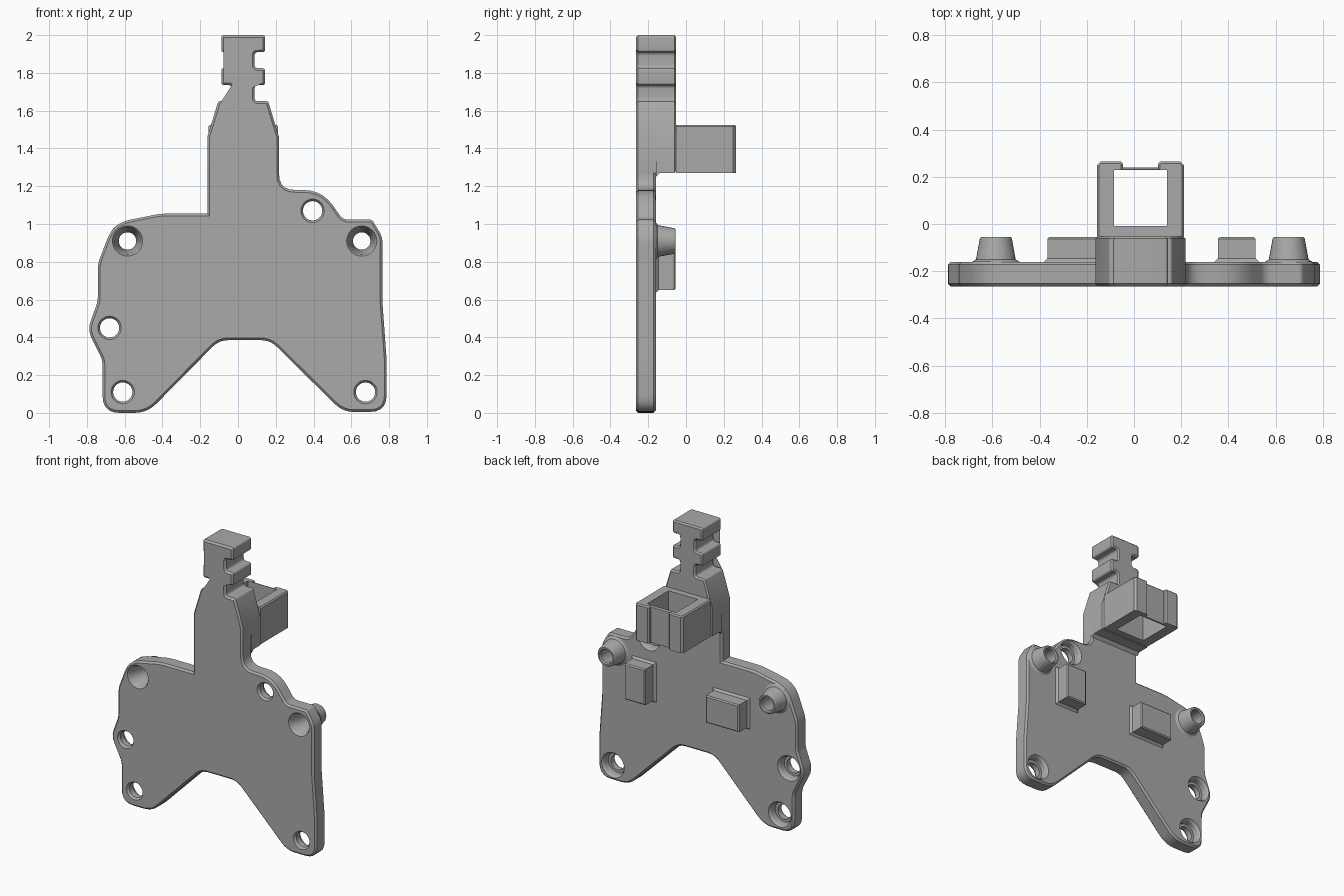
import bpy, bmesh, math
from mathutils import Vector

cube = bpy.data.objects.get("Cube")
if cube:
    bpy.data.objects.remove(cube)

grey = bpy.data.materials.new("plain grey")
grey.use_nodes = True
grey.diffuse_color = (0.4, 0.4, 0.4, 1)
grey.node_tree.nodes["Principled BSDF"].inputs["Base Color"].default_value = (0.4, 0.4, 0.4, 1)

FRONT, BACK, TOWER_BACK, LEDGE = -0.265, -0.16, -0.052, 1.27
CENTRE = 0.0275


def finish(name, bm):
    bmesh.ops.recalc_face_normals(bm, faces=bm.faces)
    mesh = bpy.data.meshes.new(name)
    bm.to_mesh(mesh)
    bm.free()
    obj = bpy.data.objects.new(name, mesh)
    bpy.context.collection.objects.link(obj)
    mesh.materials.append(grey)
    return obj


def rounded(corners, steps=5):
    """Replace each (a, b, tangent length) corner by a short curve."""
    out, n = [], len(corners)
    for i, (a, b, r) in enumerate(corners):
        p = Vector((a, b))
        if not r:
            out.append(p)
            continue
        s = p + (Vector(corners[i - 1][:2]) - p).normalized() * r
        e = p + (Vector(corners[(i + 1) % n][:2]) - p).normalized() * r
        for k in range(steps + 1):
            t = k / steps
            out.append(s * (1 - t) ** 2 + p * 2 * t * (1 - t) + e * t * t)
    return out


def extrude(name, points, axis, lo, hi, bevel=0, rule=None):
    """Prism of a profile along y (points x, z) or z (points x, y)."""
    def place(p, h):
        return (p.x, h, p.y) if axis == "y" else (p.x, p.y, h)
    bm = bmesh.new()
    rings = [[bm.verts.new(place(p, h)) for p in points] for h in (lo, hi)]
    for ring in rings:
        bm.faces.new(ring)
    for i in range(len(points)):
        a, b = rings
        bm.faces.new((a[i - 1], a[i], b[i], b[i - 1]))
    bmesh.ops.recalc_face_normals(bm, faces=bm.faces)
    if bevel:
        edges = [e for e in bm.edges if rule((e.verts[0].co + e.verts[1].co) / 2, e)]
        bmesh.ops.bevel(bm, geom=edges, offset=bevel, segments=1, profile=0.5,
                        affect='EDGES', clamp_overlap=False)
    return finish(name, bm)


def lathe(name, profile, x, z, sides=32):
    """Revolve a closed (radius, y) profile about a y-parallel axis."""
    bm = bmesh.new()
    rings = []
    for r, y in profile:
        rings.append([bm.verts.new((x + r * math.cos(2 * math.pi * k / sides), y,
                                    z + r * math.sin(2 * math.pi * k / sides)))
                      for k in range(sides)] if r else [bm.verts.new((x, y, z))] * sides)
    for i in range(len(rings)):
        a, b = rings[i - 1], rings[i]
        for k in range(sides):
            quad = list(dict.fromkeys((a[k - 1], a[k], b[k], b[k - 1])))
            if len(quad) > 2:
                bm.faces.new(quad)
    return finish(name, bm)


def cut(obj, cutters):
    bpy.context.view_layer.objects.active = obj
    for c in cutters:
        mod = obj.modifiers.new("cut", 'BOOLEAN')
        mod.operation, mod.solver, mod.object = 'DIFFERENCE', 'EXACT', c
        bpy.ops.object.modifier_apply(modifier=mod.name)
        bpy.data.objects.remove(c)


def across(e, axis):
    return abs(e.verts[0].co[axis] - e.verts[1].co[axis]) < 1e-5


# Notched tower: half outline as offsets from its centre line
half = [(0.19, LEDGE, 0), (0.19, 1.46, 0), (0.132, 1.65, 0.01), (0.06, 1.65, 0.02)]
for base in (1.735, 1.91):
    half += [(0.06, base, 0.02), (0.116, base, 0.015), (0.116, base + 0.09, 0.015),
             (0.06, base + 0.09, 0.02)]
half = half[:-1]
half[-1] = (0.116, 2.0, 0.015)
tower = [(CENTRE + a, b, r) for a, b, r in half]
tower += [(CENTRE - a, b, r) for a, b, r in reversed(half)]

# Main plate outline
right_side = [(-0.1, 0.385, 0.05), (0.17, 0.385, 0.05), (0.555, 0.005, 0.06),
              (0.787, 0.005, 0.09), (0.787, 0.28, 0), (0.765, 0.58, 0),
              (0.765, 0.93, 0.03), (0.71, 1.023, 0.015), (0.555, 1.023, 0.03),
              (0.445, 1.18, 0.1), (0.2175, 1.18, 0.085)]
left_side = [(-0.1625, 1.055, 0), (-0.41, 1.055, 0.04), (-0.66, 1.005, 0.09),
             (-0.742, 0.79, 0.03), (-0.742, 0.59, 0.03), (-0.797, 0.44, 0.05),
             (-0.717, 0.28, 0.03), (-0.717, 0.0, 0.09), (-0.48, 0.0, 0.07)]
plate = extrude("main_plate", rounded(right_side + tower + left_side), "y", FRONT, BACK, 0.012,
                lambda m, e: across(e, 1) and (m.y < -0.2 or m.z < LEDGE))

# Screw holes with a recess behind, and tapered holes through the bosses
screws = [(0.395, 1.07), (-0.68, 0.45), (-0.61, 0.11), (0.675, 0.11)]
bosses = [(-0.585, 0.91), (0.655, 0.91)]
screw_profile = [(0, -0.3), (0.062, -0.3), (0.062, FRONT), (0.051, -0.25), (0.051, -0.21),
                 (0.07, -0.21), (0.075, -0.175), (0.087, BACK), (0.087, -0.1), (0, -0.1)]
boss_profile = [(0, -0.3), (0.08, -0.3), (0.08, FRONT), (0.07, -0.25), (0.056, BACK),
                (0.056, -0.1), (0, -0.1)]
cut(plate, [lathe("screw_cutter", screw_profile, x, z) for x, z in screws]
    + [lathe("boss_cutter", boss_profile, x, z) for x, z in bosses])

# Thick rear half of the tower
extrude("tower_rear", rounded(tower), "y", BACK, TOWER_BACK, 0.01,
        lambda m, e: across(e, 1) and m.y > -0.1)

# Small sloped fillet beneath the tower step
extrude("step_fillet", [Vector(p) for p in ((BACK, LEDGE), (BACK, 1.25), (-0.14, LEDGE))],
        "z", -0.1625, 0.2175)
fillet = bpy.data.objects["step_fillet"]
for v in fillet.data.vertices:
    v.co = (v.co.z, v.co.x, v.co.y)
fillet.data.flip_normals()

# Square socket with a notched rear wall
socket_half = [(0.184, TOWER_BACK, 0), (0.184, 0.25, 0), (0.169, 0.265, 0),
               (0.085, 0.265, 0), (0.075, 0.255, 0), (0.075, 0.24, 0)]
socket = [(CENTRE + a, b, r) for a, b, r in socket_half]
socket += [(CENTRE - a, b, r) for a, b, r in reversed(socket_half)]
holder = extrude("socket", rounded(socket), "z", LEDGE, 1.525, 0.008,
                 lambda m, e: across(e, 2) and m.y > 0 and m.z > 1.4)
opening = [Vector((CENTRE + sx * 0.112, y)) for sx, y in
           ((-1, -0.008), (1, -0.008), (1, 0.228), (-1, 0.228))]
cut(holder, [extrude("socket_cutter", opening, "z", 1.2, 1.6)])

# Hollow conical bosses
for side, (x, z) in zip(("right", "left"), bosses):
    lathe(side + "_boss", [(0.056, BACK), (0.1, BACK), (0.084, -0.15), (0.068, -0.062),
                           (0.063, -0.055), (0.052, -0.055), (0.046, -0.065)], x, z)

# Rectangular rear pegs with a flared foot
for name, x0, x1, z0, z1 in (("right_peg", -0.367, -0.11, 0.655, 0.845),
                             ("left_peg", 0.355, 0.515, 0.65, 0.9)):
    bm = bmesh.new()
    rings = []
    for grow, y in ((0.014, BACK), (0, -0.146), (0, -0.063), (-0.008, -0.055)):
        rings.append([bm.verts.new(c) for c in (
            (x0 - grow, y, z0 - grow), (x1 + grow, y, z0 - grow),
            (x1 + grow, y, z1 + grow), (x0 - grow, y, z1 + grow))])
    for a, b in zip(rings, rings[1:]):
        for k in range(4):
            bm.faces.new((a[k - 1], a[k], b[k], b[k - 1]))
    bm.faces.new(rings[0])
    bm.faces.new(rings[-1])
    finish(name, bm)

# Smooth shading with sharp edges kept
for obj in bpy.context.scene.objects:
    obj.select_set(obj.type == 'MESH')
bpy.context.view_layer.objects.active = plate
bpy.ops.object.shade_smooth_by_angle(angle=math.radians(25))
